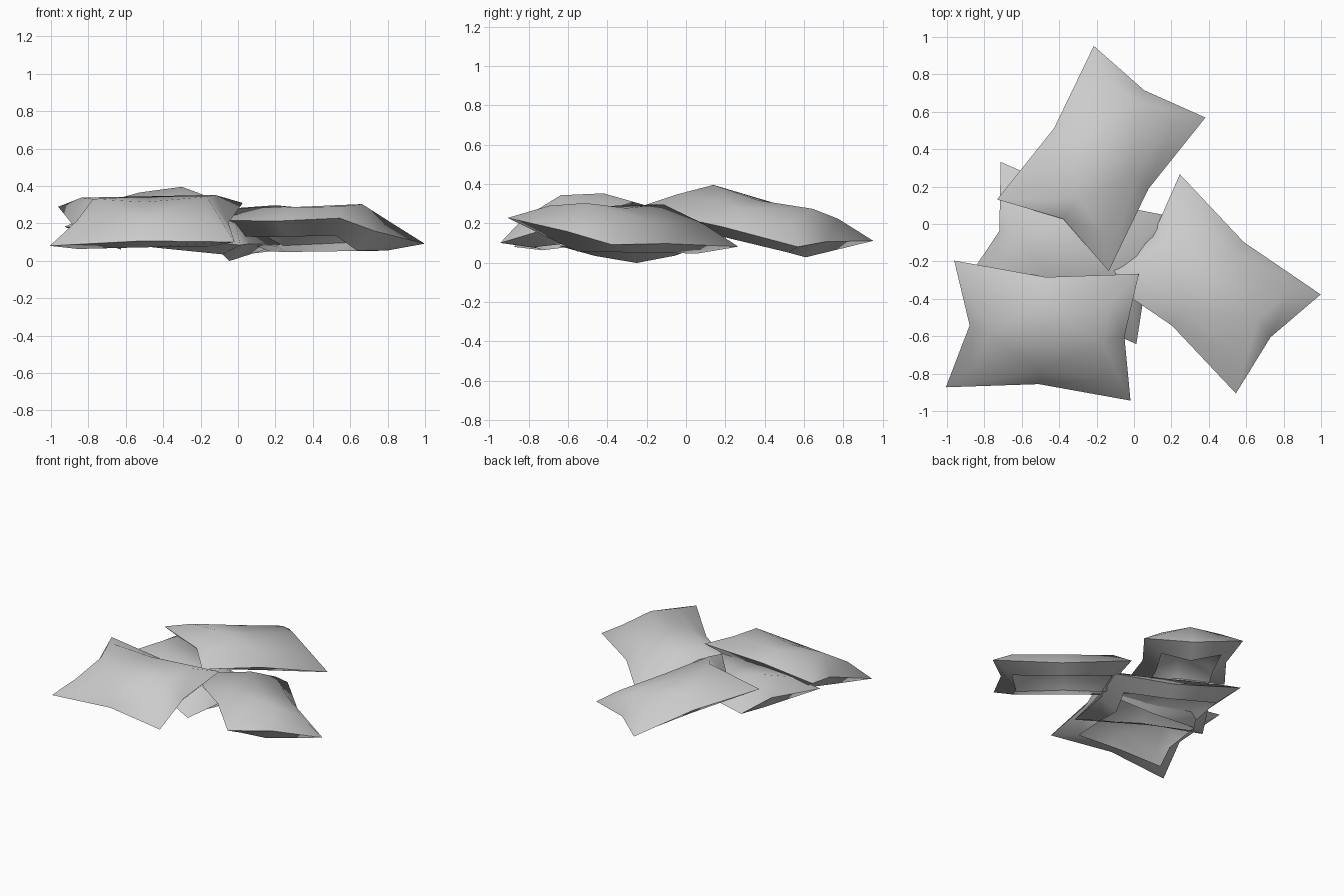
import bpy
import bmesh
from mathutils import Vector, Matrix

if "Cube" in bpy.data.objects:
    bpy.data.objects.remove(bpy.data.objects["Cube"], do_unlink=True)

# One plain grey cloth for every cushion
cloth = bpy.data.materials.new("grey_cloth")
cloth.use_nodes = True
grey = (0.6, 0.6, 0.6, 1)
cloth.diffuse_color = grey
cloth.node_tree.nodes["Principled BSDF"].inputs["Base Color"].default_value = grey

# Seam: pointed corners, with the middle of every side drawn inwards
SEAM = [(-.495, -.355), (0, -.3), (.495, -.355), (.44, 0),
        (.495, .355), (0, .3), (-.495, .355), (-.39, 0)]


def add_face(bm, verts, side):
    face = bm.faces.new(verts if side > 0 else verts[::-1])
    face.smooth = True


def padding(bm, seam, side):
    """Swollen band from the seam inwards, above (side > 0) or below it."""
    inner = []
    for x, y in SEAM:
        if y == 0:                       # short ends swell most
            point = (.33 if x > 0 else -.28, 0, .148)
        elif x == 0:                     # long sides
            point = (0, y * .67, .095)
        else:                            # corners
            point = (x * .72, y * .6, .092)
        inner.append(bm.verts.new((point[0], point[1], point[2] * side)))
    for i in range(8):
        j = (i + 1) % 8
        add_face(bm, [seam[i], seam[j], inner[j], inner[i]], side)
    return inner


def cushion(name, centre, along, across):
    bm = bmesh.new()
    seam = [bm.verts.new((x, y, 0)) for x, y in SEAM]
    # Closed top; the underside stays open inside its band
    top = padding(bm, seam, 1)
    crown = bm.verts.new((0, 0, .125))
    for i in range(0, 8, 2):
        add_face(bm, [top[i - 1], top[i], top[i + 1], crown], 1)
    padding(bm, seam, -.7)
    # Hard crease on the seam
    for i in range(8):
        bm.edges.get((seam[i - 1], seam[i])).smooth = False
    mesh = bpy.data.meshes.new(name)
    bm.to_mesh(mesh)
    bm.free()
    mesh.materials.append(cloth)
    obj = bpy.data.objects.new(name, mesh)
    bpy.context.collection.objects.link(obj)
    # Lay the cushion along its two side directions
    u = Vector(along).normalized()
    n = u.cross(Vector(across)).normalized()
    turn = Matrix((u, n.cross(u), n)).transposed().to_4x4()
    obj.matrix_world = Matrix.Translation(centre) @ turn


cushion("bottom_cushion", (-.35, -.155, .135), (.95, -.3, -.1), (.24, .68, 0))
cushion("left_cushion", (.395, -.32, .155), (.75, -.64, .01), (.47, .54, -.14))
cushion("front_cushion", (-.49, -.57, .195), (.97, -.07, .02), (.05, .68, .21))
cushion("back_cushion", (-.175, .35, .195), (.51, .81, -.195), (-.6, .39, .03))
